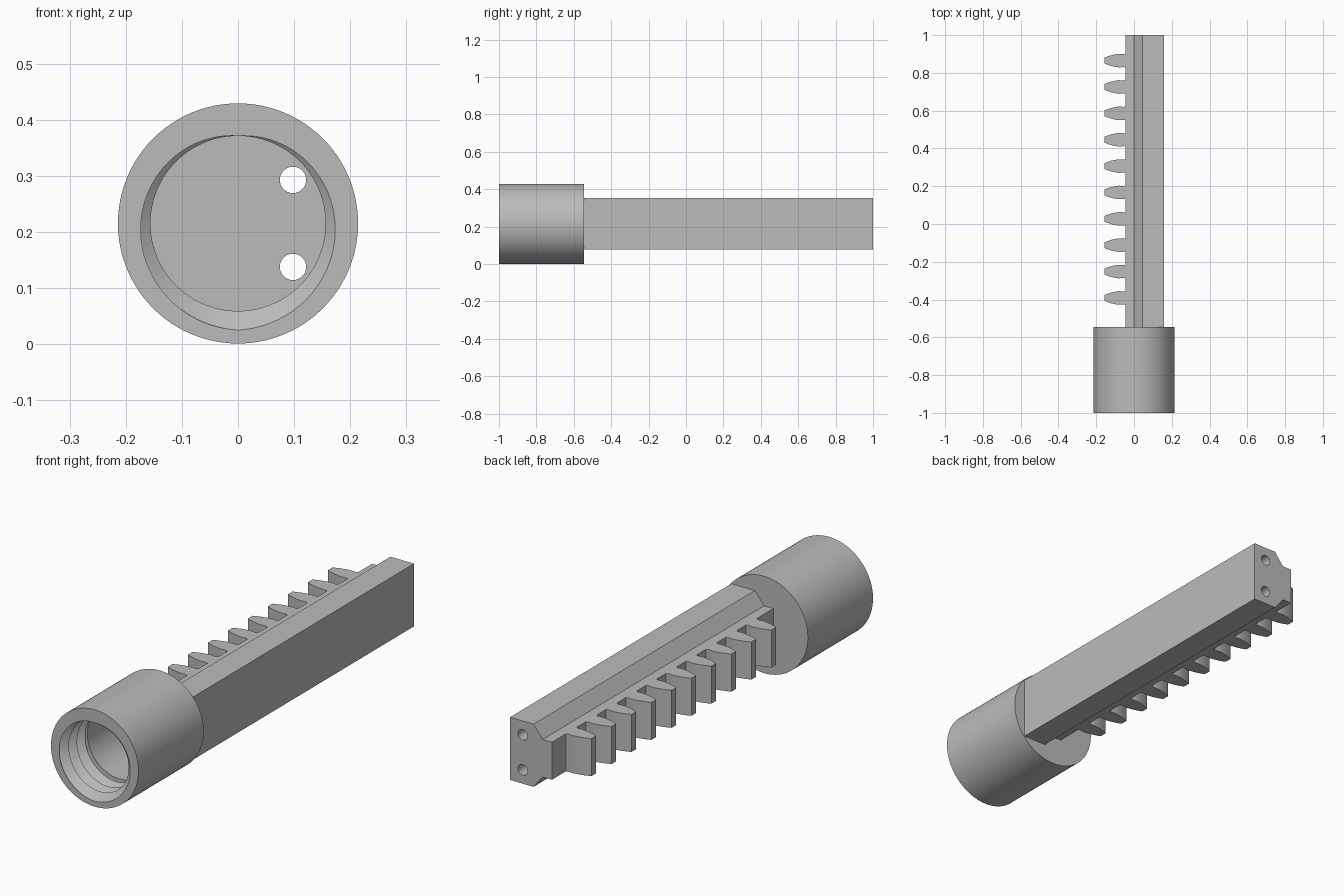
import bpy, bmesh, math

if "Cube" in bpy.data.objects:
    bpy.data.objects.remove(bpy.data.objects["Cube"])

CZ = 0.215                      # height of the collar axis
grey = bpy.data.materials.new("plain_grey")
grey.diffuse_color = (0.5, 0.5, 0.5, 1)
grey.use_nodes = True
grey.node_tree.nodes["Principled BSDF"].inputs["Base Color"].default_value = grey.diffuse_color


def finish(bm, name):
    bmesh.ops.remove_doubles(bm, verts=bm.verts, dist=1e-5)
    bmesh.ops.dissolve_degenerate(bm, edges=bm.edges, dist=1e-5)
    bmesh.ops.recalc_face_normals(bm, faces=bm.faces)
    me = bpy.data.meshes.new(name)
    bm.to_mesh(me)
    bm.free()
    me.materials.append(grey)
    ob = bpy.data.objects.new(name, me)
    bpy.context.collection.objects.link(ob)
    return ob


def prism(bm, pts, offset):
    """Extrude a closed 3D outline along an offset."""
    f = bm.faces.new([bm.verts.new(p) for p in pts])
    ext = bmesh.ops.extrude_face_region(bm, geom=[f], use_keep_orig=True)
    verts = [g for g in ext["geom"] if isinstance(g, bmesh.types.BMVert)]
    bmesh.ops.translate(bm, verts=verts, vec=offset)


# Collar with blind bore and a V-thread at its mouth
N, PITCH, TURNS = 96, 0.057, 3
R_OUT, R_BORE, GROOVE = 0.214, 0.156, 0.034
FRONT, BACK, FLOOR = -1.0, -0.545, -0.60


def thread_radius(phase):
    return R_BORE + GROOVE * (1 - abs(2 * (phase % 1) - 1))


bm = bmesh.new()
columns = []
for j in range(N + 1):
    t = j / N
    prof = [(0, BACK), (R_OUT, BACK), (R_OUT, FRONT)]
    depths = [0] + [(k / 2 - t) * PITCH for k in range(2 * TURNS + 3)] + [TURNS * PITCH]
    for d in depths:
        d = min(max(d, 0), TURNS * PITCH)
        prof.append((thread_radius(round(d / PITCH + t, 6)), FRONT + d))
    prof += [(R_BORE, FRONT + TURNS * PITCH), (R_BORE, FLOOR), (0, FLOOR)]
    a = math.pi / 2 + 2 * math.pi * t
    columns.append([bm.verts.new((r * math.cos(a), y, CZ + r * math.sin(a))) for r, y in prof])
for c0, c1 in zip(columns, columns[1:]):
    for i in range(len(c0) - 1):
        bm.faces.new((c0[i], c0[i + 1], c1[i + 1], c1[i]))
collar = finish(bm, "threaded_collar")

# Bar with chamfered shoulders
half = [(0.16, 0.1385), (0.045, 0.1385), (0.0, 0.083), (-0.045, 0.083)]
outline = half + [(x, -z) for x, z in reversed(half)]
bm = bmesh.new()
prism(bm, [(x, -0.55, CZ + z) for x, z in outline], (0, 1.55, 0))
bar = finish(bm, "rack_bar")

# Rack teeth
side = [(-0.03, 0.038), (-0.045, 0.038), (-0.052, 0.034), (-0.065, 0.035), (-0.08, 0.036),
        (-0.10, 0.033), (-0.12, 0.0285), (-0.14, 0.022), (-0.155, 0.016)]
bm = bmesh.new()
for i in range(10):
    yc = 0.865 - i * 0.1396
    pts = side + [(x, -w) for x, w in reversed(side)]
    prism(bm, [(x, yc + w, CZ - 0.083) for x, w in pts], (0, 0, 0.166))
teeth = finish(bm, "rack_teeth")

# Two long holes through the bar and the bore floor
for dz in (-0.0775, 0.0775):
    bm = bmesh.new()
    ring = [2 * math.pi * k / 32 for k in range(32)]
    prism(bm, [(0.098 + 0.0235 * math.cos(a), -0.7, CZ + dz + 0.0235 * math.sin(a))
               for a in ring], (0, 1.8, 0))
    cutter = finish(bm, "hole_cutter")
    cutter.hide_render = True
    for ob in (collar, bar):
        mod = ob.modifiers.new("hole", "BOOLEAN")
        mod.operation, mod.solver, mod.object = "DIFFERENCE", "EXACT", cutter
        bpy.context.view_layer.objects.active = ob
        bpy.ops.object.modifier_apply(modifier=mod.name)
    bpy.data.objects.remove(cutter)

# Smooth the round surfaces, keep edges sharp
bpy.ops.object.select_all(action="DESELECT")
for ob in (collar, bar, teeth):
    ob.select_set(True)
bpy.context.view_layer.objects.active = collar
bpy.ops.object.shade_smooth_by_angle(angle=math.radians(25))
